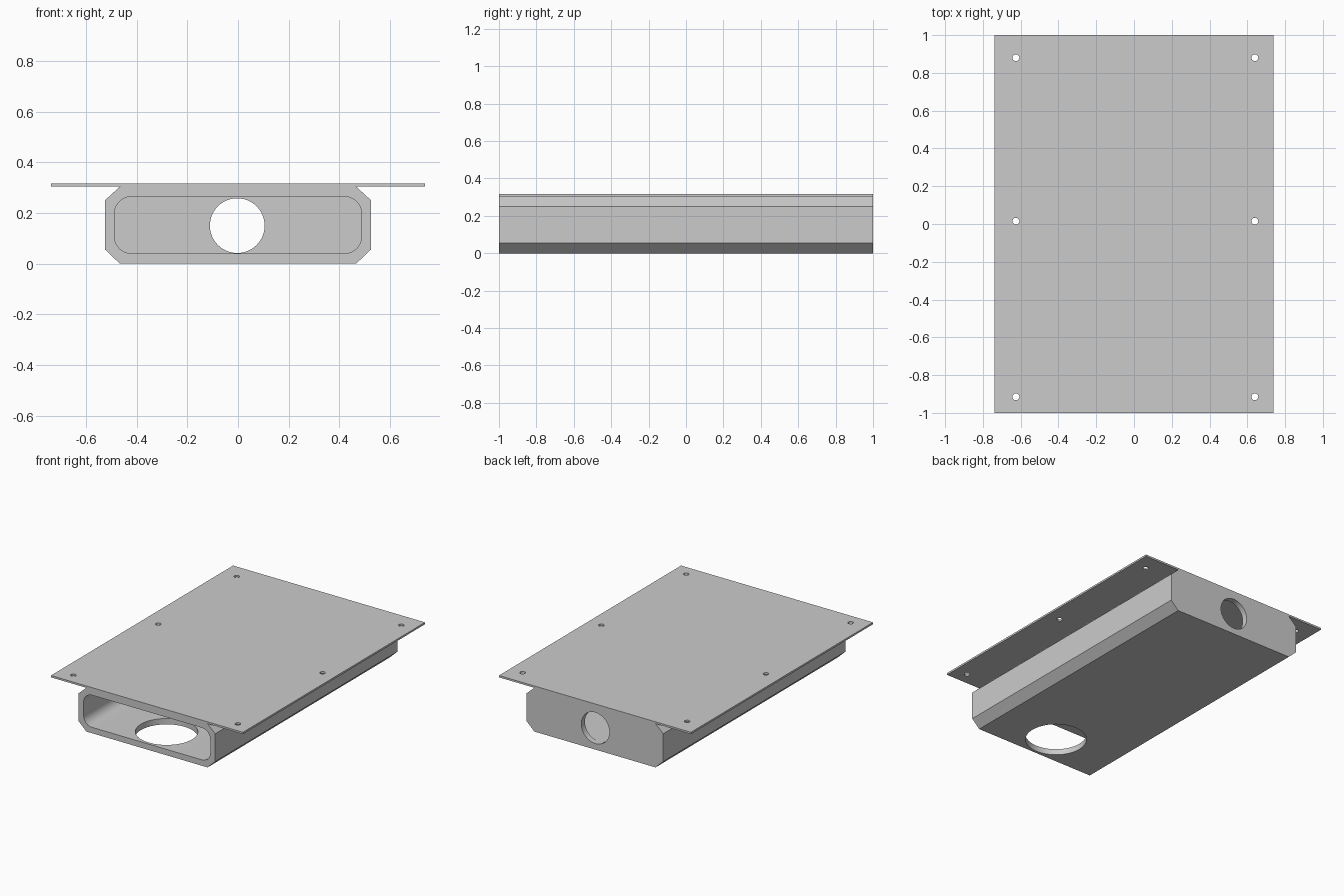
import bpy, bmesh, math
from mathutils import Matrix, Vector

cube = bpy.data.objects.get("Cube")
if cube:
    bpy.data.objects.remove(cube, do_unlink=True)

grey = bpy.data.materials.new("plain grey")
grey.use_nodes = True
colour = (0.6, 0.6, 0.6, 1)
grey.diffuse_color = colour
grey.node_tree.nodes["Principled BSDF"].inputs["Base Color"].default_value = colour


def add_object(name, bm):
    bmesh.ops.recalc_face_normals(bm, faces=bm.faces)
    mesh = bpy.data.meshes.new(name)
    bm.to_mesh(mesh)
    bm.free()
    mesh.materials.append(grey)
    obj = bpy.data.objects.new(name, mesh)
    bpy.context.collection.objects.link(obj)
    return obj


def extrude_profile(name, points, y0, y1):
    """Extrude an x-z outline along y."""
    bm = bmesh.new()
    face = bm.faces.new([bm.verts.new((x, y0, z)) for x, z in points])
    moved = bmesh.ops.extrude_face_region(bm, geom=[face])["geom"]
    verts = [v for v in moved if isinstance(v, bmesh.types.BMVert)]
    bmesh.ops.translate(bm, verts=verts, vec=(0, y1 - y0, 0))
    return add_object(name, bm)


def drill(name, centre, radius, depth, axis="Z", sides=64):
    bm = bmesh.new()
    turn = Matrix.Rotation(math.pi / 2, 4, "X") if axis == "Y" else Matrix()
    bmesh.ops.create_cone(bm, cap_ends=True, segments=sides, radius1=radius,
                          radius2=radius, depth=depth,
                          matrix=Matrix.Translation(Vector(centre)) @ turn)
    return add_object(name, bm)


def cut(target, cutter):
    cutter.hide_render = True
    cutter.hide_viewport = True
    mod = target.modifiers.new(cutter.name, "BOOLEAN")
    mod.operation = "DIFFERENCE"
    mod.solver = "EXACT"
    mod.object = cutter


# Chamfered duct body with the wide mounting plate on top
half = [(0.466, 0), (0.525, 0.056), (0.525, 0.25), (0.466, 0.304),
        (0.738, 0.304), (0.738, 0.317)]
housing = extrude_profile("duct_housing",
                          half + [(-x, z) for x, z in reversed(half)], -1, 1)

# Rounded cavity, open at the front and closed by the back wall
wall, radius = 0.04, 0.065
corners = [(0.487, 0.264, 0), (-0.487, 0.264, 1),
           (-0.487, 0.041, 2), (0.487, 0.041, 3)]
outline = []
for x, z, quarter in corners:
    cx = x - math.copysign(radius, x)
    cz = z - radius if z > 0.15 else z + radius
    for i in range(13):
        a = (quarter + i / 12) * math.pi / 2
        outline.append((cx + radius * math.cos(a), cz + radius * math.sin(a)))
cut(housing, extrude_profile("cavity_cutter", outline, -1.1, 1 - wall))

# Round ports in the back wall and the floor
cut(housing, drill("back_port_cutter", (-0.003, 1, 0.15), 0.108, 0.2, "Y"))
cut(housing, drill("floor_port_cutter", (0, -0.784, 0), 0.197, 0.2))

# Screw holes along both plate edges
for x in (-0.625, 0.64):
    for y in (-0.915, 0.015, 0.88):
        cut(housing, drill("screw_hole_cutter", (x, y, 0.31), 0.018, 0.1, sides=32))

# Bake the cuts, remove the cutters and smooth the round surfaces
bpy.context.view_layer.update()
result = bpy.data.meshes.new_from_object(
    housing.evaluated_get(bpy.context.evaluated_depsgraph_get()))
cutters = [m.object for m in housing.modifiers]
housing.modifiers.clear()
housing.data = result
for obj in cutters:
    bpy.data.objects.remove(obj, do_unlink=True)
bpy.ops.object.select_all(action="DESELECT")
housing.select_set(True)
bpy.context.view_layer.objects.active = housing
bpy.ops.object.shade_smooth_by_angle(angle=math.radians(30))
